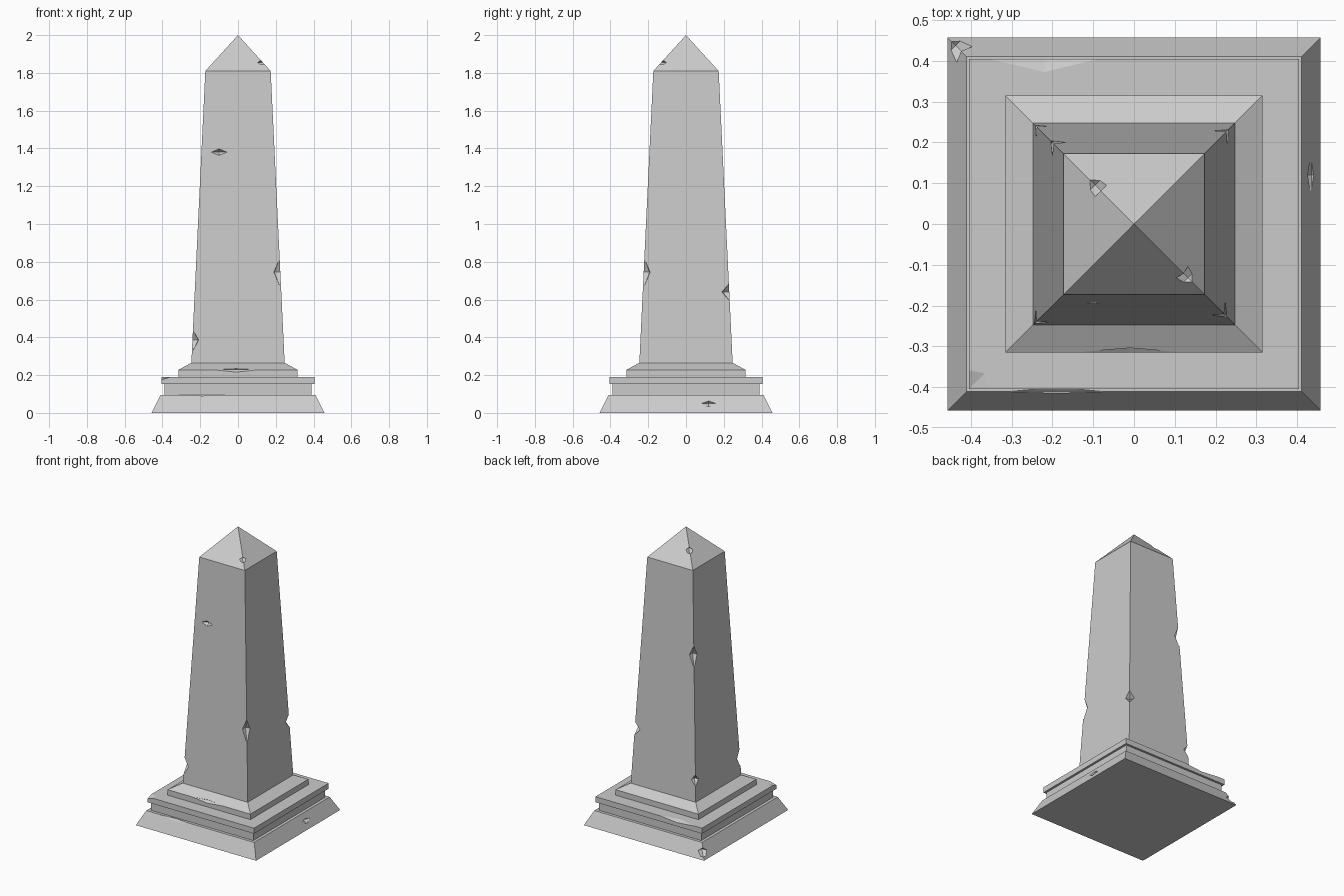
import bpy, bmesh
from math import radians
from mathutils import Matrix, Vector

cube = bpy.data.objects.get("Cube")
if cube:
    bpy.data.objects.remove(cube, do_unlink=True)

stone = bpy.data.materials.new("grey stone")
stone.use_nodes = True
colour = (0.6, 0.6, 0.6, 1)
stone.diffuse_color = colour
stone.node_tree.nodes["Principled BSDF"].inputs["Base Color"].default_value = colour


def make_object(name, bm):
    bmesh.ops.recalc_face_normals(bm, faces=bm.faces[:])
    mesh = bpy.data.meshes.new(name)
    bm.to_mesh(mesh)
    bm.free()
    mesh.materials.append(stone)
    obj = bpy.data.objects.new(name, mesh)
    bpy.context.collection.objects.link(obj)
    return obj


def square_stack(name, profile):
    """Closed solid of square rings (half width, height); zero width is a tip."""
    bm = bmesh.new()
    rings = []
    for r, z in profile:
        corners = [(-r, -r), (r, -r), (r, r), (-r, r)] if r else [(0, 0)]
        rings.append([bm.verts.new((x, y, z)) for x, y in corners])
    bm.faces.new(rings[0])
    for low, high in zip(rings, rings[1:]):
        for i in range(4):
            j = (i + 1) % 4
            top = [high[0]] if len(high) == 1 else [high[j], high[i]]
            bm.faces.new([low[i], low[j]] + top)
    if len(rings[-1]) == 4:
        bm.faces.new(rings[-1])
    return make_object(name, bm)


def cut_chips(target, chips):
    """Knock out eight-sided chips: centre, half sizes, turn about z."""
    bm = bmesh.new()
    for centre, size, turn in chips:
        place = (Matrix.Translation(centre) @ Matrix.Rotation(radians(turn), 4, "Z")
                 @ Matrix.Diagonal(Vector((*size, 1))))
        pts = {(a, s): bm.verts.new(place @ Vector([s if k == a else 0 for k in range(3)]))
               for a in range(3) for s in (-1, 1)}
        for sx in (-1, 1):
            for sy in (-1, 1):
                for sz in (-1, 1):
                    bm.faces.new((pts[0, sx], pts[1, sy], pts[2, sz]))
    cutter = make_object("chip_cutter", bm)
    cutter.hide_render = True
    mod = target.modifiers.new("chips", "BOOLEAN")
    mod.operation = "DIFFERENCE"
    mod.solver = "EXACT"
    mod.object = cutter
    bpy.context.view_layer.objects.active = target
    bpy.ops.object.modifier_apply(modifier=mod.name)
    bpy.data.objects.remove(cutter, do_unlink=True)


def corner(sx, sy, r, z, size):
    """Chip on a vertical corner; its first axis points along the diagonal."""
    return ((sx * r, sy * r, z), size, 45 * sx * sy)


# Stepped pedestal
pedestal = square_stack("pedestal", [
    (0.457, 0), (0.41, 0.095), (0.39, 0.095), (0.39, 0.152), (0.405, 0.152),
    (0.405, 0.19), (0.315, 0.19), (0.315, 0.228), (0.247, 0.265)])
cut_chips(pedestal, [
    ((-0.01, -0.316, 0.229), (0.13, 0.019, 0.014), 0),   # step front edge
    ((-0.22, 0.406, 0.191), (0.15, 0.036, 0.014), 0),    # slab back edge
    corner(-1, -1, 0.406, 0.191, (0.06, 0.09, 0.016)),   # slab corner
    ((-0.19, -0.411, 0.094), (0.13, 0.012, 0.012), 0),   # plinth front edge
    ((0.435, 0.12, 0.05), (0.022, 0.045, 0.022), 0),     # plinth side pit
    corner(-1, 1, 0.437, 0.045, (0.05, 0.07, 0.035)),    # plinth corner
])

# Tapered shaft with pointed cap
shaft = square_stack("shaft", [(0.247, 0.265), (0.173, 1.81), (0, 2)])
cut_chips(shaft, [
    corner(1, -1, 0.224, 0.745, (0.045, 0.05, 0.08)),
    corner(-1, -1, 0.242, 0.385, (0.045, 0.05, 0.06)),
    corner(1, 1, 0.229, 0.64, (0.05, 0.06, 0.045)),
    corner(-1, 1, 0.2, 1.24, (0.045, 0.05, 0.075)),
    corner(-1, 1, 0.24, 0.41, (0.04, 0.05, 0.04)),
    corner(1, -1, 0.132, 1.855, (0.04, 0.04, 0.018)),
    corner(-1, 1, 0.095, 1.896, (0.045, 0.035, 0.025)),
    ((-0.1, -0.193, 1.38), (0.042, 0.022, 0.018), 0),
])
